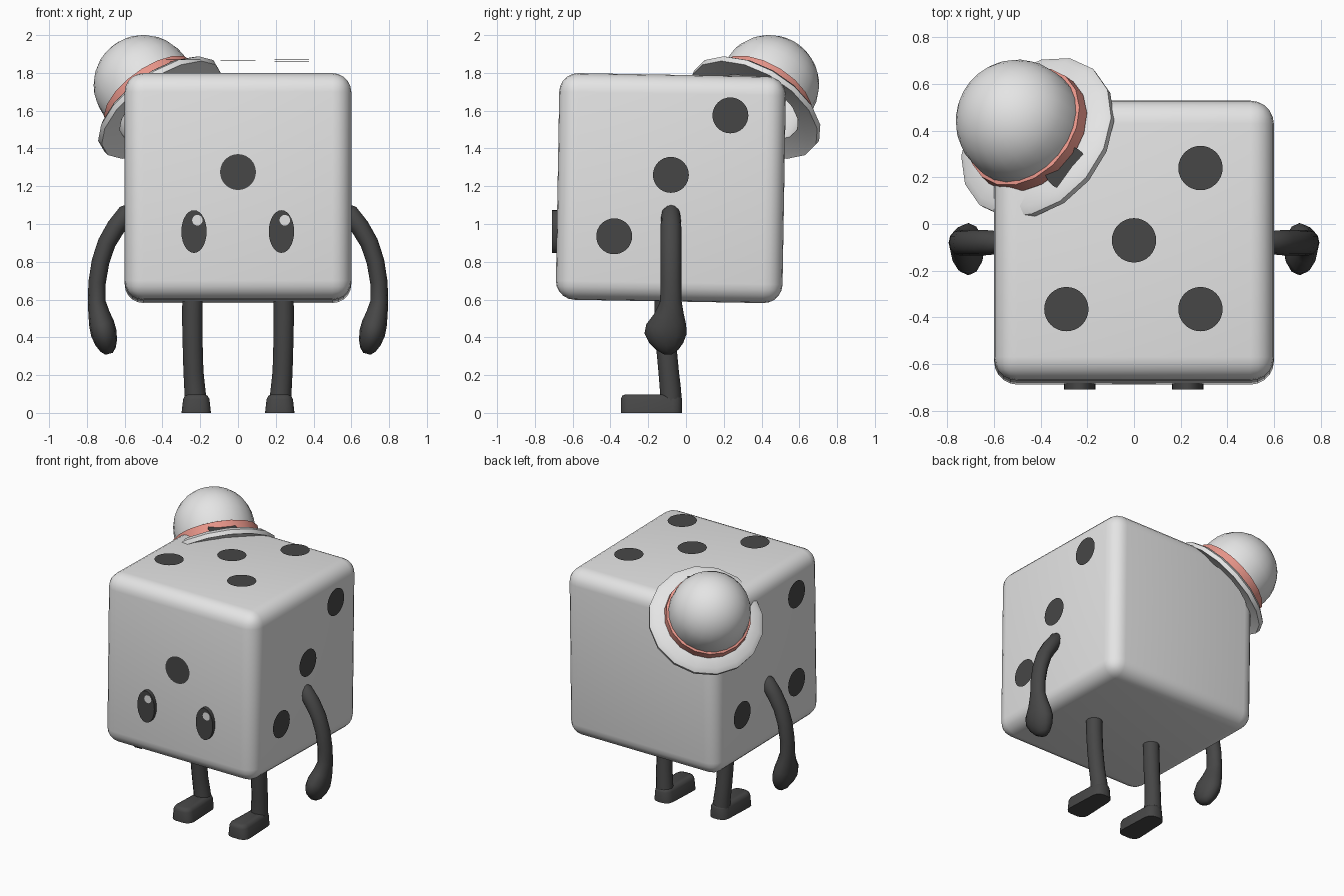
import bpy, bmesh, math
from mathutils import Vector, Matrix

if "Cube" in bpy.data.objects:
    bpy.data.objects.remove(bpy.data.objects["Cube"])

TILT = math.radians(-1.0)


def material(name, rgb):
    m = bpy.data.materials.new(name)
    m.diffuse_color = (*rgb, 1)
    m.use_nodes = True
    m.node_tree.nodes["Principled BSDF"].inputs["Base Color"].default_value = m.diffuse_color
    return m


WHITE = material("off_white", (0.78, 0.78, 0.78))
DARK = material("charcoal", (0.062, 0.062, 0.062))
PINK = material("salmon", (0.8, 0.3, 0.25))


def finish(name, bm, mat, angle=40):
    bmesh.ops.recalc_face_normals(bm, faces=bm.faces)
    mesh = bpy.data.meshes.new(name)
    bm.to_mesh(mesh)
    bm.free()
    mesh.materials.append(mat)
    mesh.shade_smooth()
    mesh.set_sharp_from_angle(angle=math.radians(angle))
    obj = bpy.data.objects.new(name, mesh)
    bpy.context.collection.objects.link(obj)
    return obj


def bridge(bm, rings, closed=False):
    pairs = list(zip(rings, rings[1:])) + ([(rings[-1], rings[0])] if closed else [])
    for a, b in pairs:
        n = len(a)
        for i in range(n):
            bm.faces.new((a[i], a[(i + 1) % n], b[(i + 1) % n], b[i]))


def tube(name, rings, side, mat, mirror, sides=12):
    """Loft ellipses along a path; each ring is (centre, radius, side radius)."""
    bm = bmesh.new()
    flip = Vector((mirror, 1, 1))
    pts = [Vector(r[0]) for r in rings]
    loops = []
    for i, (c, ra, rb) in enumerate(rings):
        t = (pts[min(i + 1, len(pts) - 1)] - pts[max(i - 1, 0)]).normalized()
        u = t.cross(side).normalized()
        loops.append([bm.verts.new((Vector(c) + u * ra * math.cos(k) + side * rb * math.sin(k)) * flip)
                      for k in (2 * math.pi * j / sides for j in range(sides))])
    bridge(bm, loops)
    bm.faces.new(loops[0])
    bm.faces.new(loops[-1])
    return finish(name, bm, mat, 60)


def lathe(name, profile, mat, matrix, sides=18, closed=False):
    """Spin (radius, height) points around the local z axis."""
    bm = bmesh.new()
    loops = [[bm.verts.new((r * math.cos(2 * math.pi * j / sides), r * math.sin(2 * math.pi * j / sides), h))
              for j in range(sides)] for r, h in profile]
    bridge(bm, loops, closed)
    bmesh.ops.remove_doubles(bm, verts=bm.verts, dist=0.0005)
    obj = finish(name, bm, mat, 50)
    obj.matrix_world = matrix
    return obj


def plate(name, loc, normal, mat, rx=0.095, ry=0.095, sides=32):
    """Flat oval facing along the normal."""
    bm = bmesh.new()
    bm.faces.new([bm.verts.new((rx * math.cos(2 * math.pi * j / sides), ry * math.sin(2 * math.pi * j / sides), 0))
                  for j in range(sides)])
    obj = finish(name, bm, mat)
    turn = Matrix.Rotation(TILT, 4, 'X') @ Vector(normal).to_track_quat('Z', 'Y').to_matrix().to_4x4()
    obj.matrix_world = Matrix.Translation(loc) @ turn
    return obj


# Body: rounded cube leaning back slightly
bm = bmesh.new()
bmesh.ops.create_cube(bm, size=1.2)
bmesh.ops.bevel(bm, geom=bm.edges[:], offset=0.1, segments=5, profile=0.5, affect='EDGES')
body = finish("body", bm, WHITE)
body.matrix_world = Matrix.Translation((0, -0.08, 1.19)) @ Matrix.Rotation(TILT, 4, 'X')

# Pips: one in front, five on top, three on the right, four on the left
plate("pip_front", (0, -0.685, 1.275), (0, -1, 0), DARK)
for x, y in ((0, -0.07), (0.285, 0.24), (0.285, -0.365), (-0.29, -0.365), (-0.29, 0.24)):
    plate("pip_top", (x, y, 1.864 + (y + 0.07) * math.sin(TILT)), (0, 0, 1), DARK)
for y, z in ((-0.08, 1.26), (0.235, 1.575), (-0.38, 0.935)):
    plate("pip_right", (0.61, y, z), (1, 0, 0), DARK)
for y in (-0.38, 0.235):
    for z in (0.945, 1.575):
        plate("pip_left", (-0.61, y, z), (-1, 0, 0), DARK)

# Eyes: raised ovals with a round highlight
for x in (-0.233, 0.23):
    eye = lathe("eye", [(0, -0.03), (1, -0.03), (1, 0.03), (0, 0.03)], DARK,
                Matrix.Translation((x, -0.68, 0.96)) @ Matrix.Rotation(math.pi / 2, 4, 'X')
                @ Matrix.Diagonal((0.067, 0.113, 1, 1)), 28)
    shine = plate("eye_highlight", (x + 0.018, -0.714, 1.02), (0, -1, 0), WHITE, 0.028, 0.028, 20)
    shine.rotation_euler = (math.pi / 2, 0, 0)

# Limbs, mirrored left and right
ARM = [((0.555, -0.08, 1.075), 0.04, 0.035), ((0.59, -0.08, 1.055), 0.05, 0.05),
       ((0.645, -0.08, 0.985), 0.05, 0.055), ((0.695, -0.08, 0.90), 0.048, 0.055),
       ((0.728, -0.08, 0.80), 0.047, 0.055), ((0.746, -0.08, 0.69), 0.046, 0.055),
       ((0.748, -0.08, 0.59), 0.047, 0.057), ((0.736, -0.09, 0.525), 0.057, 0.078),
       ((0.722, -0.105, 0.47), 0.067, 0.105), ((0.71, -0.108, 0.42), 0.069, 0.112),
       ((0.697, -0.105, 0.37), 0.058, 0.09), ((0.688, -0.10, 0.335), 0.042, 0.06),
       ((0.682, -0.095, 0.313), 0.02, 0.025)]
LEG = [((0.24, -0.115, 0.66), 0.054, 0.054), ((0.242, -0.112, 0.5), 0.054, 0.054),
       ((0.24, -0.105, 0.36), 0.054, 0.053), ((0.236, -0.092, 0.22), 0.054, 0.053),
       ((0.228, -0.082, 0.12), 0.056, 0.056), ((0.224, -0.08, 0.05), 0.058, 0.06)]
for tag, s in (("right", 1), ("left", -1)):
    tube("arm_" + tag, ARM, Vector((0, 1, 0)), DARK, s)
    tube("leg_" + tag, LEG, Vector((1, 0, 0)), DARK, s)
    # Foot: flat-soled wedge with a narrower heel
    bm = bmesh.new()
    bmesh.ops.create_cube(bm, size=1)
    for v in bm.verts:
        half = (0.08 if v.co.y < 0 else 0.066) * (0.86 if v.co.z > 0 else 1)
        v.co = (s * 0.221 + math.copysign(half, v.co.x), -0.345 if v.co.y < 0 else -0.02,
                0.098 if v.co.z > 0 else 0)
    uprights = [e for e in bm.edges if abs(e.verts[0].co.z - e.verts[1].co.z) > 0.05]
    bmesh.ops.bevel(bm, geom=uprights, offset=0.05, segments=3, profile=0.5, affect='EDGES')
    rim = [e for e in bm.edges if min(v.co.z for v in e.verts) > 0.09]
    bmesh.ops.bevel(bm, geom=rim, offset=0.025, segments=2, profile=0.5, affect='EDGES')
    finish("foot_" + tag, bm, DARK, 50)

# Hat: perched on the back left corner
HAT = Matrix.Translation((-0.415, 0.37, 1.62)) @ \
    Vector((-0.53, 0.44, 0.725)).to_track_quat('Z', 'Y').to_matrix().to_4x4()


def dome(r):
    return [(r * math.cos(a), 0.16 + r * math.sin(a)) for a in (math.pi / 2 * i / 8 for i in range(9))]


lathe("hat_crown", [(0.25, 0.0), (0.268, 0.03)] + dome(0.265), WHITE, HAT, 24)
lathe("hat_lining", [(0.25, 0.0)] + dome(0.245), WHITE, HAT, 24)
lathe("hat_brim", [(0.25, 0.0), (0.262, 0.045), (0.35, 0.032), (0.38, 0.008), (0.376, -0.022), (0.34, -0.012)],
      WHITE, HAT, 16, closed=True)
lathe("hat_band", [(0.26, 0.048), (0.284, 0.052), (0.281, 0.108), (0.26, 0.115)], PINK, HAT, 18, closed=True)
